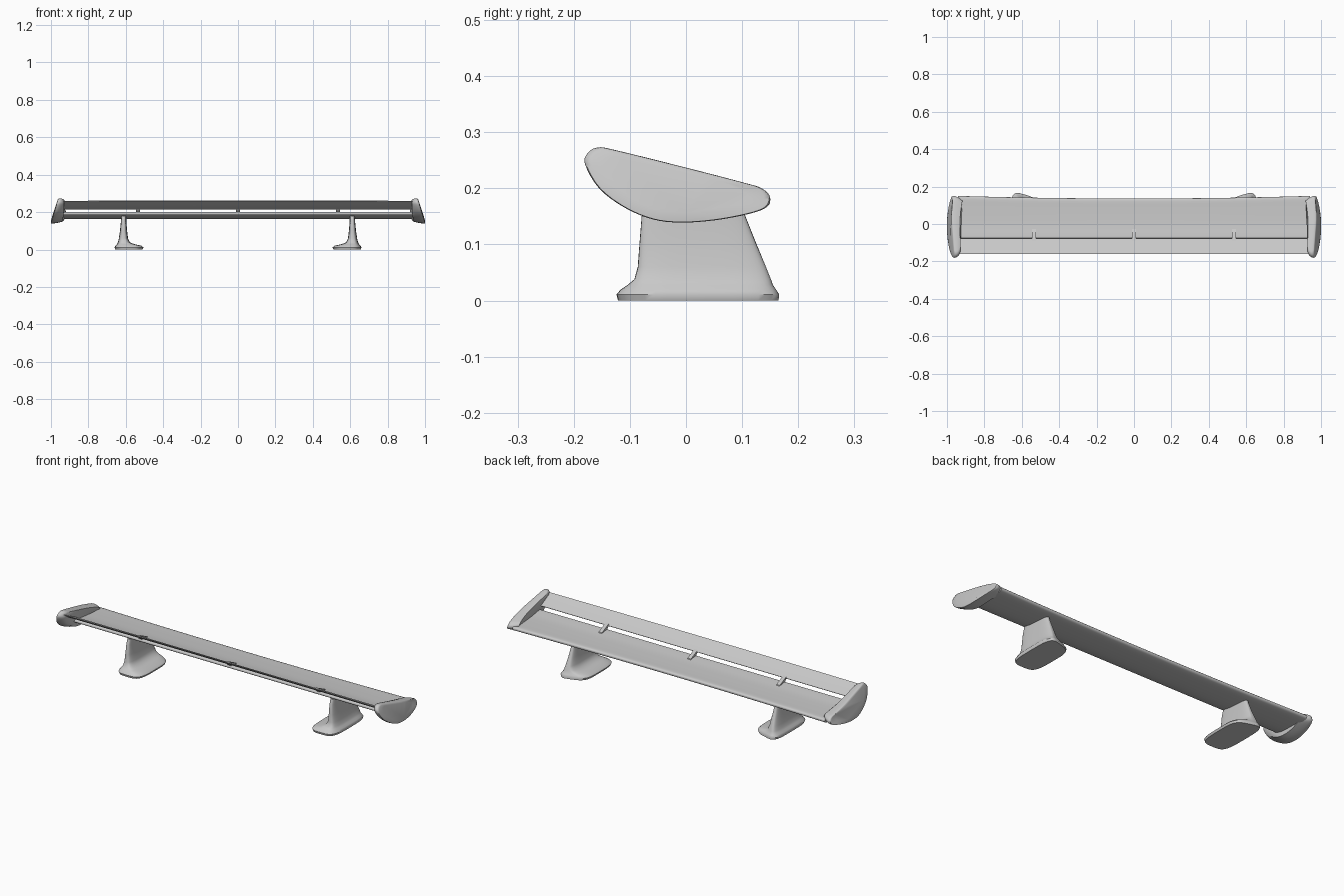
import bpy, bmesh, math

cube = bpy.data.objects.get("Cube")
if cube:
    bpy.data.objects.remove(cube, do_unlink=True)

grey = bpy.data.materials.new("light_grey")
grey.use_nodes = True
COLOUR = (0.58, 0.58, 0.58, 1)
grey.diffuse_color = COLOUR
grey.node_tree.nodes["Principled BSDF"].inputs["Base Color"].default_value = COLOUR


def smooth_loop(points, steps=4):
    """Closed Catmull-Rom curve through 2D points."""
    out = []
    n = len(points)
    for i in range(n):
        a, b, c, d = (points[(i + k) % n] for k in (-1, 0, 1, 2))
        for s in range(steps):
            t = s / steps
            out.append(tuple(
                0.5 * (2 * q + (r - p) * t + (2 * p - 5 * q + 4 * r - w) * t * t
                       + (3 * q - p - 3 * r + w) * t ** 3)
                for p, q, r, w in zip(a, b, c, d)))
    return out


def loft(name, rings, angle=40):
    """Skin a list of matching rings and cap both ends."""
    bm = bmesh.new()
    loops = [[bm.verts.new(p) for p in ring] for ring in rings]
    n = len(loops[0])
    for a, b in zip(loops, loops[1:]):
        for i in range(n):
            j = (i + 1) % n
            bm.faces.new((a[i], a[j], b[j], b[i]))
    bm.faces.new(loops[0])
    bm.faces.new(loops[-1])
    bmesh.ops.recalc_face_normals(bm, faces=bm.faces)
    mesh = bpy.data.meshes.new(name)
    bm.to_mesh(mesh)
    bm.free()
    mesh.materials.append(grey)
    obj = bpy.data.objects.new(name, mesh)
    bpy.context.collection.objects.link(obj)
    bpy.ops.object.select_all(action='DESELECT')
    obj.select_set(True)
    bpy.context.view_layer.objects.active = obj
    bpy.ops.object.shade_smooth_by_angle(angle=math.radians(angle))
    return obj


# Main wing: cambered section with a gently bowed leading edge
HALF = 0.94
stations = [HALF * (i / 8 - 1) for i in range(17)]
main_profile = smooth_loop([
    (0.136, 0.176), (0.128, 0.186), (0.08, 0.188), (0.0, 0.192), (-0.06, 0.2),
    (-0.074, 0.199), (-0.073, 0.186), (-0.03, 0.172), (0.03, 0.165), (0.1, 0.163),
    (0.128, 0.167)])
loft("main_wing", [
    [(x, y + 0.014 * (x / HALF) ** 2 * max(0, y) / 0.136, z) for y, z in main_profile]
    for x in stations])

# Upper flap: thin blade, slightly fuller at the centre
flap_profile = [(-0.078, 0.219), (-0.082, 0.215), (-0.1, 0.22), (-0.13, 0.235),
                (-0.161, 0.257), (-0.16, 0.26), (-0.125, 0.241), (-0.1, 0.229)]
loft("upper_flap", [
    [(x, y, z + 0.003 * (1 - (x / HALF) ** 2) * (-0.08 - y) / 0.08) for y, z in flap_profile]
    for x in stations], 50)

# Small brackets joining wing and flap
bracket_profile = [(-0.024, 0.192), (-0.028, 0.199), (-0.078, 0.222), (-0.098, 0.226),
                   (-0.084, 0.214), (-0.068, 0.194)]
for label, x in (("right", -0.535), ("centre", 0), ("left", 0.535)):
    loft(label + "_bracket", [[(x + dx, y, z) for y, z in bracket_profile]
                              for dx in (-0.01, 0.01)], 30)

# End plates: pillowed teardrop, leaning outward toward the bottom
plate_outline = smooth_loop([
    (-0.18, 0.243), (-0.175, 0.263), (-0.157, 0.273), (-0.125, 0.268), (0.0, 0.237),
    (0.1, 0.211), (0.135, 0.2), (0.15, 0.184), (0.143, 0.166), (0.11, 0.154),
    (0.05, 0.143), (-0.01, 0.139), (-0.06, 0.145), (-0.11, 0.166), (-0.155, 0.2)])


def plate_ring(side, scale, offset, lean):
    ring = []
    for y, z in plate_outline:
        t = (z - 0.14) / 0.135
        x = offset + lean * (1 - t) - 0.016 * max(0, y / 0.15) ** 2
        ring.append((side * x, -0.015 + (y + 0.015) * scale,
                     0.208 + (z - 0.208) * scale))
    return ring


# Support legs: slim stem flaring into a skewed foot
# columns: height, inner x, outer x, rear y, front y, skew, corner power
leg_sections = [
    (0.0, 0.51, 0.656, -0.121, 0.178, 0.3, 4),
    (0.011, 0.505, 0.66, -0.124, 0.18, 0.3, 4),
    (0.02, 0.515, 0.655, -0.116, 0.173, 0.3, 4),
    (0.028, 0.55, 0.648, -0.104, 0.163, 0.25, 4),
    (0.038, 0.578, 0.642, -0.092, 0.156, 0.2, 4),
    (0.06, 0.588, 0.637, -0.086, 0.145, 0.1, 3.5),
    (0.1, 0.593, 0.631, -0.083, 0.126, 0, 3.5),
    (0.15, 0.597, 0.626, -0.079, 0.106, 0, 3.5),
    (0.179, 0.597, 0.625, -0.07, 0.098, 0, 3.5)]


def leg_ring(side, z, x0, x1, y0, y1, skew, power, count=40):
    ring = []
    for i in range(count):
        a = math.tau * i / count
        c, s = math.cos(a), math.sin(a)
        u = math.copysign(abs(c) ** (2 / power), c)
        v = math.copysign(abs(s) ** (2 / power), s)
        x = (x0 + x1) / 2 + u * (x1 - x0) / 2
        y = (y0 + y1) / 2 + v * (y1 - y0) / 2
        y -= skew * (x1 - x) * max(0, v)
        ring.append((side * x, y, z))
    return ring


for label, side in (("left", 1), ("right", -1)):
    loft(label + "_end_plate", [
        plate_ring(side, 0.84, 0.928, 0.008),
        plate_ring(side, 0.93, 0.933, 0.026),
        plate_ring(side, 0.985, 0.943, 0.037),
        plate_ring(side, 1.0, 0.951, 0.041),
        plate_ring(side, 0.985, 0.959, 0.041),
        plate_ring(side, 0.93, 0.963, 0.037),
        plate_ring(side, 0.75, 0.967, 0.033)], 60)
    loft(label + "_leg", [leg_ring(side, *row) for row in leg_sections], 50)
